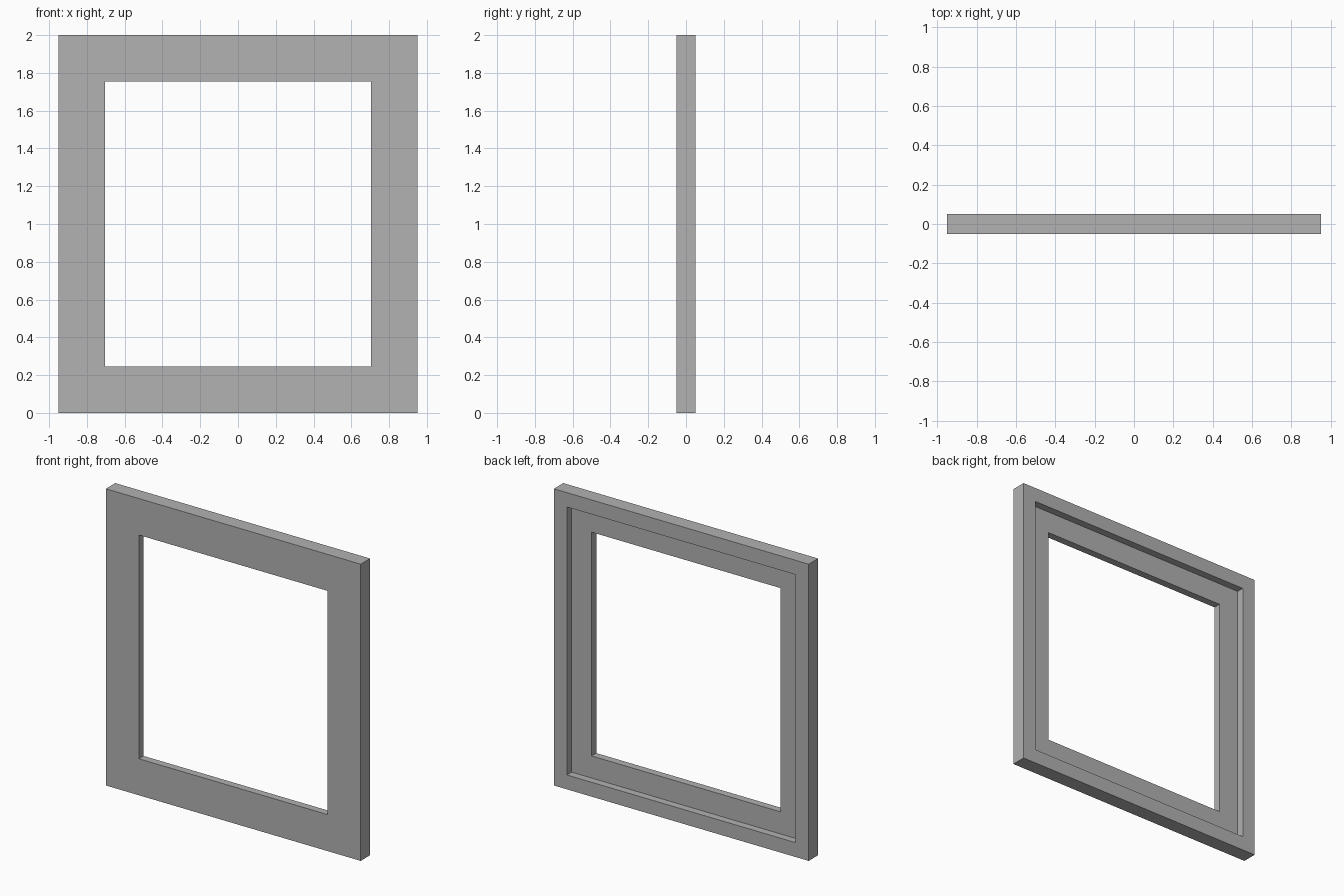
import bpy
import bmesh

cube = bpy.data.objects.get("Cube")
if cube:
    bpy.data.objects.remove(cube, do_unlink=True)

WIDTH, HEIGHT, DEPTH = 1.9, 2.0, 0.1
OPENING = 0.246    # border width around the opening
REBATE = 0.097     # border width around the rear step
FRONT, BACK, STEP = -DEPTH / 2, DEPTH / 2, 0.0

# Plain grey material
grey = bpy.data.materials.new("grey")
grey.use_nodes = True
colour = (0.445, 0.445, 0.445, 1)
grey.diffuse_color = colour
grey.node_tree.nodes["Principled BSDF"].inputs["Base Color"].default_value = colour


def ring(bm, inset, y):
    """Rectangle of four corners, inset from the outer edge."""
    x, low, high = WIDTH / 2 - inset, inset, HEIGHT - inset
    return [bm.verts.new((px, y, pz))
            for px, pz in ((-x, low), (x, low), (x, high), (-x, high))]


# Frame: a stepped moulding section carried round the rectangle
section = [(0, FRONT), (0, BACK), (REBATE, BACK),
           (REBATE, STEP), (OPENING, STEP), (OPENING, FRONT)]
bm = bmesh.new()
rings = [ring(bm, inset, y) for inset, y in section]
for a, b in zip(rings, rings[1:] + rings[:1]):
    for i in range(4):
        j = (i + 1) % 4
        bm.faces.new((a[i], a[j], b[j], b[i]))
bmesh.ops.recalc_face_normals(bm, faces=bm.faces)

mesh = bpy.data.meshes.new("window_frame")
bm.to_mesh(mesh)
bm.free()
mesh.materials.append(grey)
frame = bpy.data.objects.new("window_frame", mesh)
bpy.context.collection.objects.link(frame)
